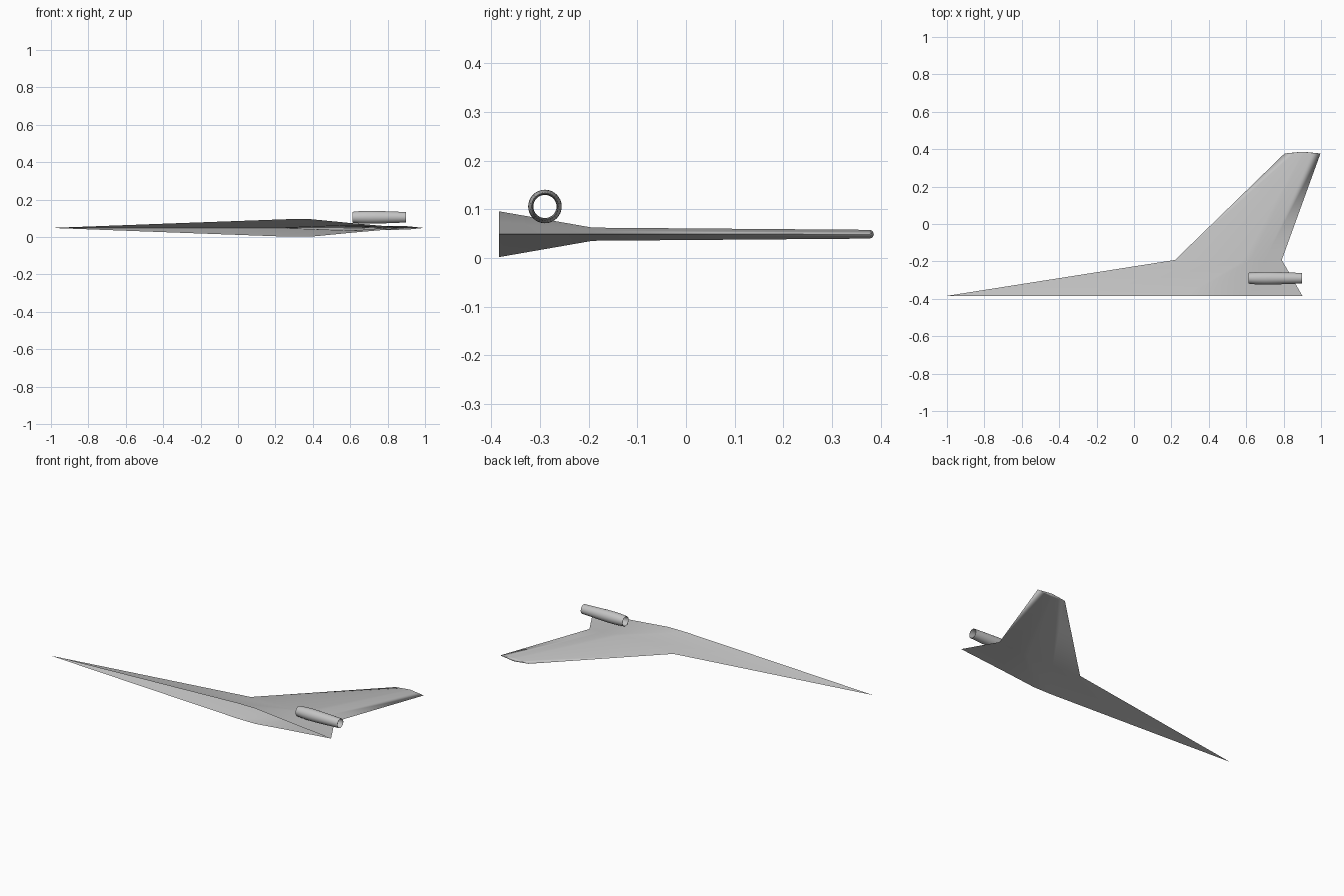
import bpy
import bmesh
import math

if "Cube" in bpy.data.objects:
    bpy.data.objects.remove(bpy.data.objects["Cube"])

# One plain grey for everything
grey = bpy.data.materials.new("light grey")
grey.diffuse_color = (0.55, 0.55, 0.55, 1)
grey.use_nodes = True
grey.node_tree.nodes["Principled BSDF"].inputs["Base Color"].default_value = grey.diffuse_color

MID_Z = 0.049


def make_object(name, bm, angle):
    mesh = bpy.data.meshes.new(name)
    bm.to_mesh(mesh)
    bm.free()
    obj = bpy.data.objects.new(name, mesh)
    bpy.context.collection.objects.link(obj)
    mesh.materials.append(grey)
    bpy.ops.object.select_all(action='DESELECT')
    obj.select_set(True)
    bpy.context.view_layer.objects.active = obj
    bpy.ops.object.shade_smooth_by_angle(angle=math.radians(angle))
    return obj


def bridge(bm, a, b):
    """Quads between two closed rings of equal length."""
    n = len(a)
    for i in range(n):
        j = (i + 1) % n
        bm.faces.new((a[i], a[j], b[j], b[i]))


# Wing stations: y, leading x, trailing x, half thickness, crest position
STATIONS = [
    (-0.384, -1.0, 0.90, 0.047, 0.70),
    (-0.192, 0.22, 0.79, 0.0135, 0.68),
    (0.377, 0.805, 0.997, 0.009, 0.50),
]


def section(y, le, te, half, crest):
    """Wedge section: leading point, upper side, trailing point, lower side."""
    c = te - le
    shape = [(crest * 0.5, 0.53), (crest - 0.03, 1), (crest + 0.03, 1),
             ((crest + 1) / 2, 0.53)]
    upper = [(le + c * f, y, MID_Z + half * h) for f, h in shape]
    lower = [(x, y, 2 * MID_Z - z) for x, y, z in reversed(upper)]
    return [(le, y, MID_Z)] + upper + [(te, y, MID_Z)] + lower


# Cranked wing, open at the root
bm = bmesh.new()
rings = [[bm.verts.new(p) for p in section(*s)] for s in STATIONS]
for a, b in zip(rings, rings[1:]):
    bridge(bm, a, b)

# Rounded tip: the upper side swings over the end to meet the lower side
tip = section(*STATIONS[-1])
outer = rings[-1]
n = len(outer)
STEPS = 6
rows = [outer[:n // 2 + 1]]
for s in range(1, STEPS):
    t = math.pi * s / STEPS
    row = [outer[0]]
    for x, y, z in tip[1:n // 2]:
        h = z - MID_Z
        row.append(bm.verts.new((x, y + h * math.sin(t), MID_Z + h * math.cos(t))))
    rows.append(row + [outer[n // 2]])
rows.append([outer[0]] + outer[:n // 2:-1] + [outer[n // 2]])
for a, b in zip(rows, rows[1:]):
    for i in range(n // 2):
        quad = dict.fromkeys((a[i], a[i + 1], b[i + 1], b[i]))
        bm.faces.new(list(quad))
bmesh.ops.recalc_face_normals(bm, faces=bm.faces)
make_object("wing", bm, 30)

# Flow-through engine pod: turned profile of (x, radius), outside then inside
PROFILE = [(0.613, 0.029), (0.635, 0.0315), (0.665, 0.0335), (0.70, 0.0345),
           (0.74, 0.034), (0.82, 0.031), (0.898, 0.028),
           (0.898, 0.0265), (0.82, 0.025), (0.72, 0.0238), (0.65, 0.025),
           (0.613, 0.028)]
SIDES = 32
bm = bmesh.new()
rings = []
for x, r in PROFILE:
    rings.append([bm.verts.new((x, -0.29 + r * math.cos(2 * math.pi * i / SIDES),
                                0.106 + r * math.sin(2 * math.pi * i / SIDES)))
                  for i in range(SIDES)])
for a, b in zip(rings, rings[1:] + rings[:1]):
    bridge(bm, a, b)
bmesh.ops.recalc_face_normals(bm, faces=bm.faces)
make_object("engine_pod", bm, 35)
